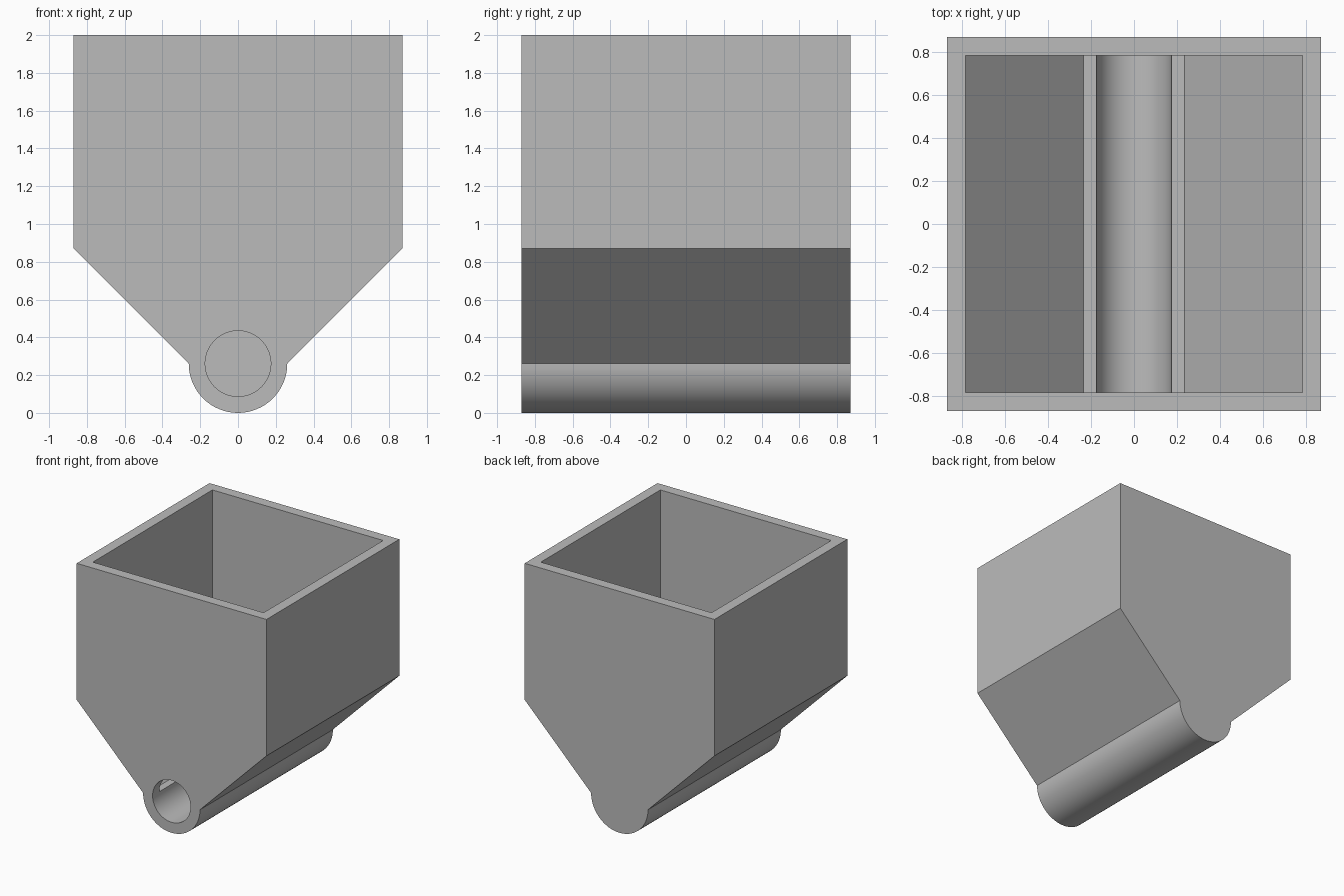
import bpy, bmesh, math

cube = bpy.data.objects.get("Cube")
if cube:
    bpy.data.objects.remove(cube, do_unlink=True)

# Proportions in wall thicknesses; the bore axis lies at z = 0
UNIT = 2 / 23
HALF, INNER = 10, 9              # half widths outside and inside
TOP, SHOULDER = 20, 7            # rim and start of the sloping walls
PIPE, BORE = 3, 2                # outer and inner pipe radii
FLOOR = 2.7                      # half width where the inner slopes end
STEPS = 16                       # segments per quarter turn


def arc(radius, start, end):
    """Points in x, z along an arc, angles in quarter turns."""
    count = int(abs(end - start) * STEPS)
    angles = [(start + (end - start) * i / count) * math.pi / 2 for i in range(count + 1)]
    return [(radius * math.cos(a), radius * math.sin(a)) for a in angles]


def flip(points):
    return [(-x, z) for x, z in points]


bm = bmesh.new()


def face(points):
    bm.faces.new([bm.verts.new((x * UNIT, y * UNIT, (z + PIPE) * UNIT)) for x, y, z in points])


def cap(profile, y):
    face([(x, y, z) for x, z in profile])


def strip(profile, y0, y1):
    """Walls swept along y from an open profile."""
    for (xa, za), (xb, zb) in zip(profile, profile[1:]):
        face([(xa, y0, za), (xb, y0, zb), (xb, y1, zb), (xa, y1, za)])


# Outer shell and closed back
outer_side = [(HALF, TOP), (HALF, SHOULDER)]
outer = outer_side + arc(PIPE, 0, -2) + flip(outer_side)[::-1]
strip(outer, -HALF, HALF)
cap(outer, HALF)

# Front face in two halves around the bore opening
half = [(0, TOP)] + outer_side + arc(PIPE, 0, -1) + arc(BORE, -1, 1)
cap(half, -HALF)
cap(flip(half), -HALF)

# Cavity with sloping walls, narrow ledges and the round trough
inner_side = [(INNER, TOP), (INNER, SHOULDER), (FLOOR, 0)]
inner = inner_side + arc(BORE, 0, -2) + flip(inner_side)[::-1]
strip(inner, -INNER, INNER)
cap(inner, INNER)
cap(inner_side + arc(BORE, 0, 2) + flip(inner_side)[::-1], -INNER)

# Bore through the front wall
strip(arc(BORE, 0, 4), -HALF, -INNER)

# Flat rim around the open top
corners = [(-1, -1), (1, -1), (1, 1), (-1, 1)]
for i, (ax, ay) in enumerate(corners):
    bx, by = corners[(i + 1) % 4]
    face([(ax * HALF, ay * HALF, TOP), (bx * HALF, by * HALF, TOP),
          (bx * INNER, by * INNER, TOP), (ax * INNER, ay * INNER, TOP)])

bmesh.ops.remove_doubles(bm, verts=bm.verts, dist=0.0001)
bmesh.ops.recalc_face_normals(bm, faces=bm.faces)
mesh = bpy.data.meshes.new("hopper")
bm.to_mesh(mesh)
bm.free()

hopper = bpy.data.objects.new("hopper", mesh)
bpy.context.collection.objects.link(hopper)

# Plain grey colour
grey = bpy.data.materials.new("light_grey")
grey.use_nodes = True
colour = (0.5, 0.5, 0.5, 1)
grey.diffuse_color = colour
grey.node_tree.nodes["Principled BSDF"].inputs["Base Color"].default_value = colour
mesh.materials.append(grey)

# Smooth pipe and trough, crisp corners
bpy.ops.object.select_all(action="DESELECT")
hopper.select_set(True)
bpy.context.view_layer.objects.active = hopper
bpy.ops.object.shade_smooth_by_angle(angle=math.radians(30))
